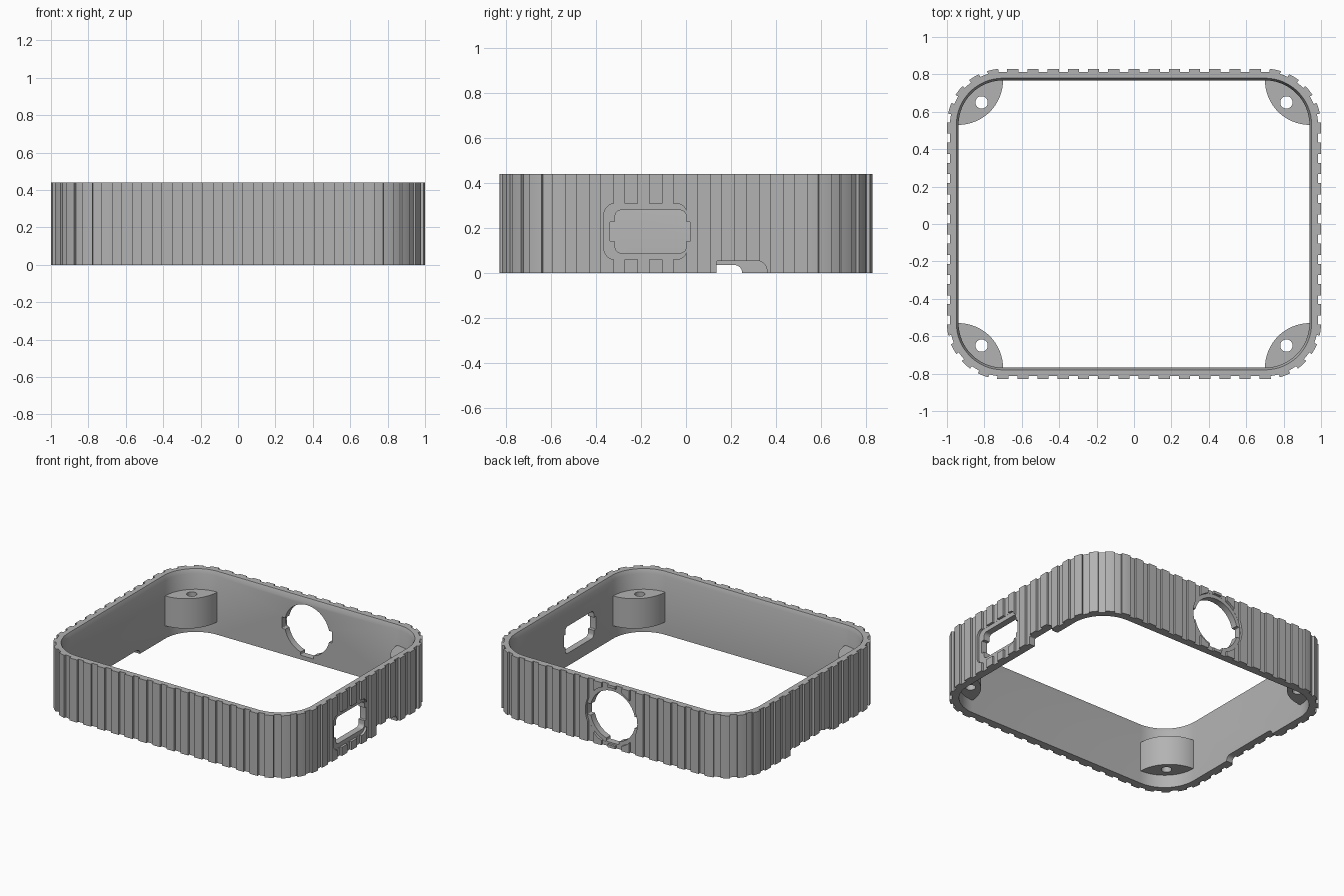
import bpy, bmesh
from math import pi, sin, cos, radians
from mathutils import Matrix, Vector

cube = bpy.data.objects.get("Cube")
if cube:
    bpy.data.objects.remove(cube, do_unlink=True)

HX, HY, HEIGHT, RADIUS = 1.0, 0.83, 0.44, 0.3
GROOVES, HALF_GROOVE, DEPTH = 63, 0.024, 0.016

grey = bpy.data.materials.new("plain_grey")
grey.use_nodes = True
grey.diffuse_color = (0.45, 0.45, 0.45, 1)
grey.node_tree.nodes["Principled BSDF"].inputs["Base Color"].default_value = (0.45, 0.45, 0.45, 1)


def loft(name, rings, matrix=Matrix()):
    """Closed solid through rings of 3D points, each with the same count."""
    bm = bmesh.new()
    loops = [[bm.verts.new(matrix @ Vector(p)) for p in ring] for ring in rings]
    n = len(loops[0])
    for a, b in zip(loops, loops[1:]):
        for i in range(n):
            j = (i + 1) % n
            bm.faces.new((a[i], a[j], b[j], b[i]))
    bm.faces.new(loops[0][::-1])
    bm.faces.new(loops[-1])
    bmesh.ops.recalc_face_normals(bm, faces=bm.faces)
    mesh = bpy.data.meshes.new(name)
    bm.to_mesh(mesh)
    bm.free()
    mesh.materials.append(grey)
    obj = bpy.data.objects.new(name, mesh)
    bpy.context.collection.objects.link(obj)
    return obj


def prism(name, points, w0, w1, matrix=Matrix()):
    return loft(name, [[(u, v, w) for u, v in points] for w in (w0, w1)], matrix)


def rounded(u0, u1, v0, v1, r, steps=10):
    """Rounded rectangle, or a circle when r is half its size."""
    pts = []
    for k, (cu, cv) in enumerate(((u1 - r, v1 - r), (u0 + r, v1 - r),
                                  (u0 + r, v0 + r), (u1 - r, v0 + r))):
        for i in range(steps):
            a = pi / 2 * (k + i / (steps - 1 if u1 - u0 > 2 * r + 1e-4 else steps))
            pts.append((cu + r * cos(a), cv + r * sin(a)))
    return pts


def circle(u, v, r, steps=16):
    return rounded(u - r, u + r, v - r, v + r, r, steps)


def combine(target, tool, operation='DIFFERENCE'):
    """Apply a boolean and discard the tool."""
    mod = target.modifiers.new("cut", 'BOOLEAN')
    mod.operation, mod.object, mod.solver = operation, tool, 'EXACT'
    bpy.ops.object.select_all(action='DESELECT')
    bpy.context.view_layer.objects.active = target
    target.select_set(True)
    bpy.ops.object.modifier_apply(modifier=mod.name)
    bpy.data.objects.remove(tool, do_unlink=True)


def finish(obj):
    bpy.ops.object.select_all(action='DESELECT')
    bpy.context.view_layer.objects.active = obj
    obj.select_set(True)
    bpy.ops.object.shade_smooth_by_angle(angle=radians(25))


LX, LY, ARC = 2 * (HX - RADIUS), 2 * (HY - RADIUS), RADIUS * pi / 2
PERIMETER = 2 * (LX + LY) + 4 * ARC


def outline(s, inset):
    """Point at distance s round the rim, counted from the middle of the front."""
    s = (s + LX / 2) % PERIMETER
    centre = Vector((-LX / 2, -LY / 2))
    for side, length in enumerate((LX, LY, LX, LY)):
        a = (side - 1) * pi / 2
        along = Vector((-sin(a), cos(a)))
        if s <= length:
            return centre + along * s + Vector((cos(a), sin(a))) * (RADIUS - inset)
        s -= length
        centre = centre + along * length
        if s <= ARC:
            a += s / RADIUS
            return centre + Vector((cos(a), sin(a))) * (RADIUS - inset)
        s -= ARC
    return centre + Vector((0, -1)) * (RADIUS - inset)


# Ribbed outer wall
pitch = PERIMETER / GROOVES
profile = []
for k in range(GROOVES):
    s = k * pitch
    profile += [outline(s + t * HALF_GROOVE, DEPTH) for t in (-1, 0, 1)]
    rib = pitch - 2 * HALF_GROOVE
    profile += [outline(s + HALF_GROOVE + rib * i / 4, 0) for i in range(5)]
frame = prism("ribbed_frame", profile, 0, HEIGHT)


# Hollow interior with a chamfered top lip
def inner(inset, z):
    return [(u, v, z) for u, v in rounded(inset - HX, HX - inset, inset - HY, HY - inset,
                                          RADIUS - inset, 16)]


combine(frame, loft("cavity", [inner(0.062, -0.1), inner(0.062, HEIGHT - 0.03),
                               inner(0.05, HEIGHT), inner(0.046, HEIGHT + 0.01)]))

# Openings are drawn as (across, up) and pushed through a wall
SIDE = Matrix(((0, 0, 1, 0), (1, 0, 0, 0), (0, 1, 0, 0), (0, 0, 0, 1)))
BACK = Matrix(((-1, 0, 0, 0), (0, 0, 1, 0), (0, 1, 0, 0), (0, 0, 0, 1)))
mid = HEIGHT / 2
floor_x, floor_y = HX - DEPTH - 0.0007, HY - DEPTH - 0.0007
openings = [
    # Socket recess, window and side tabs
    (rounded(-0.365, 0.005, 0.06, 0.31, 0.05), floor_x, 1.1, SIDE),
    (rounded(-0.315, 0.0, 0.09, 0.28, 0.025), 0.8, 1.1, SIDE),
    (rounded(-0.338, 0.018, 0.14, 0.23, 0.005), 0.8, 1.1, SIDE),
    # Cable notches under the two side walls
    (rounded(0.135, 0.36, -0.1, 0.055, 0.045), 0.8, 1.1, SIDE),
    (rounded(0.135, 0.25, -0.1, 0.0548, 0.008), 0.8, 1.1, SIDE),
    (rounded(-0.2, 0.25, -0.1, 0.036, 0.035), -1.1, -0.8, SIDE),
    # Round connector on the back with locking slots
    (circle(0, mid, 0.202), floor_y, 0.95, BACK),
    (circle(0, mid, 0.175), 0.65, 0.95, BACK),
    (rounded(-0.195, 0.195, mid - 0.04, mid + 0.04, 0.005), 0.65, 0.95, BACK),
    (rounded(-0.05, 0.05, mid - 0.19, mid, 0.005), 0.65, 0.95, BACK),
]
for points, w0, w1, matrix in openings:
    combine(frame, prism("opening", points, w0, w1, matrix))
finish(frame)

# Screw bosses in the four corners
for front_back, sy in (("front", -1), ("back", 1)):
    for left_right, sx in (("right", -1), ("left", 1)):
        boss = prism(f"{front_back}_{left_right}_screw_boss",
                     circle(sx * 0.94, sy * 0.77, 0.24, 24), 0.09, 0.30)
        limit = prism("limit", rounded(-0.965, 0.965, -0.795, 0.795, 0.265, 16), -0.1, 0.5)
        combine(boss, limit, 'INTERSECT')
        combine(boss, prism("hole", circle(sx * 0.815, sy * 0.65, 0.033, 8), -0.1, 0.5))
        finish(boss)
